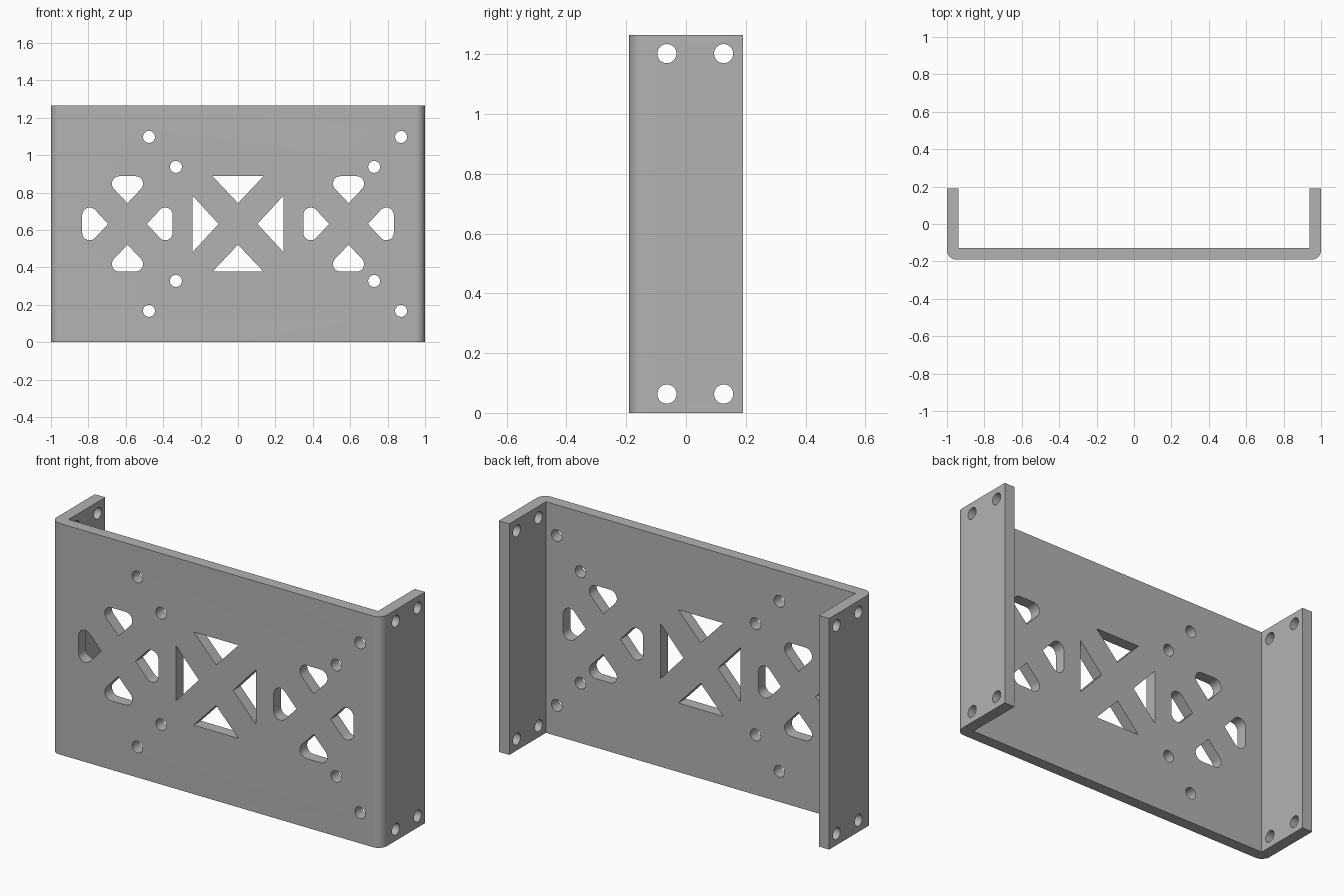
import bpy, bmesh, math
from mathutils import Vector

if "Cube" in bpy.data.objects:
    bpy.data.objects.remove(bpy.data.objects["Cube"], do_unlink=True)

HEIGHT, DEPTH, WALL = 1.265, 0.19, 0.063
MID = HEIGHT / 2

steel = bpy.data.materials.new("grey_steel")
steel.use_nodes = True
grey = (0.45, 0.45, 0.45, 1)
steel.diffuse_color = grey
steel.node_tree.nodes["Principled BSDF"].inputs["Base Color"].default_value = grey


def arc(cx, cy, r, start, end, steps):
    """Points along an arc, angles in degrees."""
    angles = [math.radians(start + (end - start) * i / steps) for i in range(steps + 1)]
    return [(cx + r * math.cos(a), cy + r * math.sin(a)) for a in angles]


def circle(cx, cy, r=0.032):
    return arc(cx, cy, r, 0, 360, 32)[:-1]


def fillet(points, index, r, steps=10):
    """Replace one corner of a polygon by a tangent arc."""
    p = Vector(points[index])
    a = (Vector(points[index - 1]) - p).normalized()
    b = (Vector(points[(index + 1) % len(points)]) - p).normalized()
    half = a.angle(b) / 2
    centre = p + (a + b).normalized() * (r / math.sin(half))
    u = p + a * (r / math.tan(half)) - centre
    v = p + b * (r / math.tan(half)) - centre
    sweep = u.angle(v)
    return [tuple(centre + (u * math.sin(sweep * (1 - t)) + v * math.sin(sweep * t)) / math.sin(sweep))
            for t in (i / steps for i in range(steps + 1))]


def prism(bm, points, place, start, end):
    """Extrude a 2D outline between two depths; place maps (u, v, depth) to 3D."""
    lower = [bm.verts.new(place(u, v, start)) for u, v in points]
    upper = [bm.verts.new(place(u, v, end)) for u, v in points]
    bm.faces.new(lower)
    bm.faces.new(upper)
    for i in range(len(points)):
        j = (i + 1) % len(points)
        bm.faces.new((lower[i], lower[j], upper[j], upper[i]))


def finish(bm, name):
    bmesh.ops.recalc_face_normals(bm, faces=bm.faces)
    mesh = bpy.data.meshes.new(name)
    bm.to_mesh(mesh)
    bm.free()
    mesh.materials.append(steel)
    obj = bpy.data.objects.new(name, mesh)
    bpy.context.collection.objects.link(obj)
    return obj


# U-shaped bracket with rounded outer bends
BEND = 0.05
inner, floor = 1 - WALL, -DEPTH + WALL
profile = [(-1, DEPTH)]
profile += arc(-1 + BEND, -DEPTH + BEND, BEND, 180, 270, 10)
profile += arc(1 - BEND, -DEPTH + BEND, BEND, 270, 360, 10)
profile += [(1, DEPTH), (inner, DEPTH), (inner, floor), (-inner, floor), (-inner, DEPTH)]
bm = bmesh.new()
prism(bm, profile, lambda u, v, d: (u, v, d), 0, HEIGHT)
bracket = finish(bm, "bracket")

# Cutouts through the front plate
bm = bmesh.new()


def cut_front(points):
    prism(bm, points, lambda u, v, d: (u, d, v), -0.25, -0.11)


for cx, radius in ((-0.591, 0.04), (0, 0), (0.591, 0.04)):
    for s in (-1, 1):
        vertical = [(cx, MID + s * 0.111), (cx + 0.136, MID + s * 0.255), (cx - 0.136, MID + s * 0.255)]
        sideways = [(cx + s * 0.104, MID), (cx + s * 0.242, MID + 0.15), (cx + s * 0.242, MID - 0.15)]
        for tri in (vertical, sideways):
            if radius:
                tri = [tri[0]] + fillet(tri, 1, radius) + fillet(tri, 2, radius)
            cut_front(tri)

# Screw holes in the front plate
for x, dz in ((-0.476, 0.465), (-0.332, 0.305), (0.728, 0.305), (0.872, 0.465)):
    for s in (-1, 1):
        cut_front(circle(x, MID + s * dz))

# Mounting holes in both flanges
for side in (-1, 1):
    for y in (-0.064, 0.126):
        for z in (WALL, HEIGHT - WALL):
            prism(bm, circle(y, z), lambda u, v, d: (d, u, v), side * 0.9, side * 1.1)

cutter = finish(bm, "hole_cutter")
cutter.hide_render = True

# Apply the cut and smooth the curved walls
cut = bracket.modifiers.new("holes", "BOOLEAN")
cut.object = cutter
cut.operation = "DIFFERENCE"
cut.solver = "EXACT"
bpy.ops.object.select_all(action="DESELECT")
bpy.context.view_layer.objects.active = bracket
bracket.select_set(True)
bpy.ops.object.modifier_apply(modifier="holes")
bpy.data.objects.remove(cutter, do_unlink=True)
bpy.ops.object.shade_smooth_by_angle(angle=math.radians(30))
